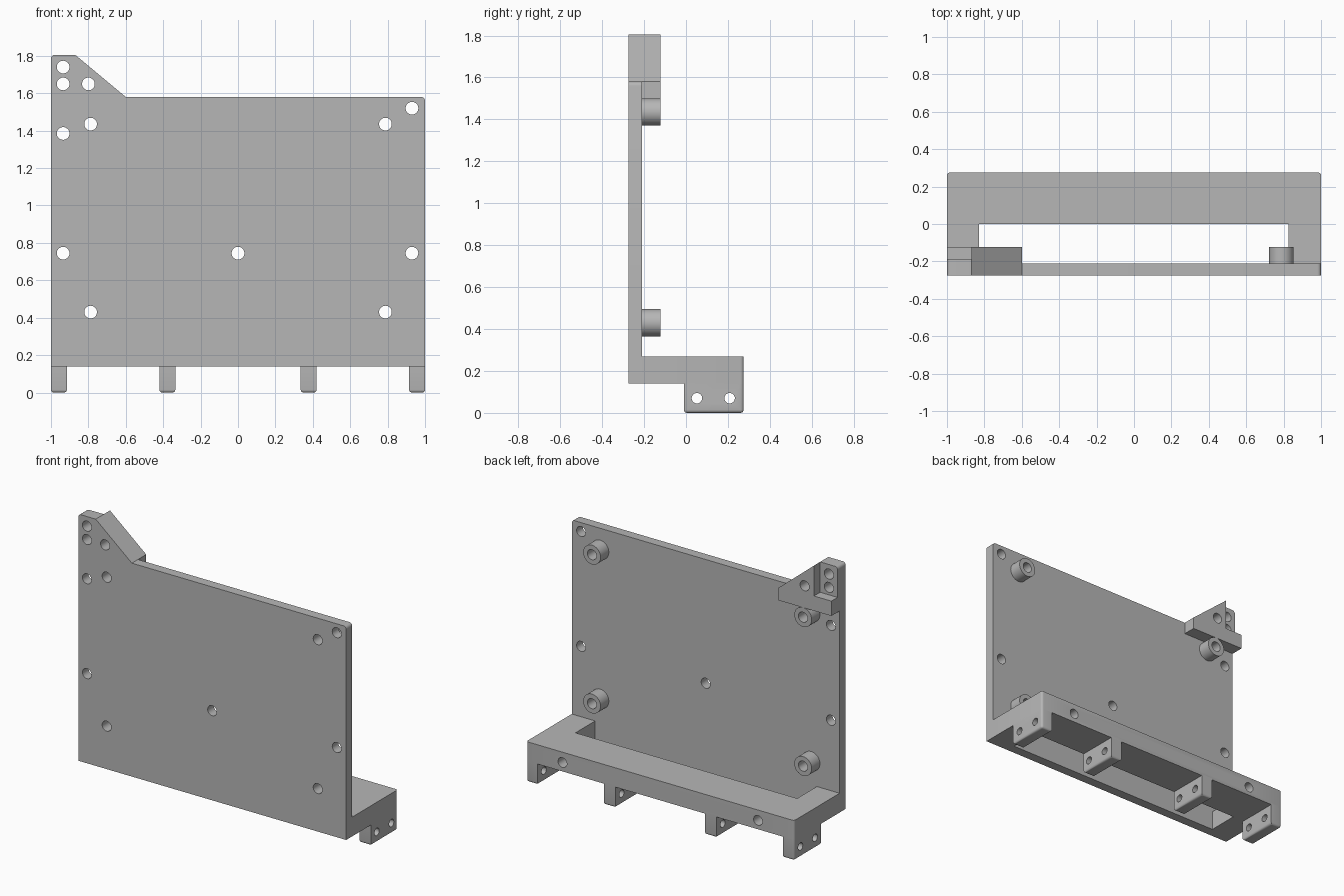
import bpy, bmesh, math
from mathutils import Matrix, Vector

if "Cube" in bpy.data.objects:
    bpy.data.objects.remove(bpy.data.objects["Cube"])

grey = bpy.data.materials.new("plain grey")
grey.diffuse_color = (0.47, 0.47, 0.47, 1)
grey.use_nodes = True
grey.node_tree.nodes["Principled BSDF"].inputs["Base Color"].default_value = grey.diffuse_color


def finish(name, bm):
    bmesh.ops.recalc_face_normals(bm, faces=bm.faces[:])
    me = bpy.data.meshes.new(name)
    bm.to_mesh(me)
    bm.free()
    me.materials.append(grey)
    ob = bpy.data.objects.new(name, me)
    bpy.context.collection.objects.link(ob)
    return ob


def prism(name, pts, lo, hi, axis, rule=None, radius=0.02):
    """Extrude a profile along y or z, rounding the edges picked by rule(midpoint, direction)."""
    bm = bmesh.new()
    place = (lambda a, b, h: (a, h, b)) if axis == "y" else (lambda a, b, h: (a, b, h))
    face = bm.faces.new([bm.verts.new(place(a, b, lo)) for a, b in pts])
    ext = bmesh.ops.extrude_face_region(bm, geom=[face])
    verts = [g for g in ext["geom"] if isinstance(g, bmesh.types.BMVert)]
    bmesh.ops.translate(bm, verts=verts, vec=place(0, 0, hi - lo))
    bmesh.ops.recalc_face_normals(bm, faces=bm.faces[:])
    if rule:
        edges = [e for e in bm.edges
                 if rule((e.verts[0].co + e.verts[1].co) / 2,
                         (e.verts[1].co - e.verts[0].co).normalized())]
        bmesh.ops.bevel(bm, geom=edges, offset=radius, segments=4, profile=0.5,
                        affect="EDGES", clamp_overlap=True)
    return finish(name, bm)


def cylinders(name, centres, radius, length, axis):
    bm = bmesh.new()
    turn = Matrix.Rotation(math.pi / 2, 4, "X" if axis == "y" else "Y")
    for c in centres:
        bmesh.ops.create_cone(bm, cap_ends=True, segments=32, radius1=radius, radius2=radius,
                              depth=length, matrix=Matrix.Translation(Vector(c)) @ turn)
    return finish(name, bm)


def drill(ob, cutter):
    mod = ob.modifiers.new("holes", "BOOLEAN")
    mod.operation = "DIFFERENCE"
    mod.solver = "EXACT"
    mod.object = cutter
    bpy.context.view_layer.objects.active = ob
    bpy.ops.object.modifier_apply(modifier=mod.name)


# Upright mounting plate with a raised, sloped corner
plate = prism("back_plate",
              [(-1, .14), (1, .14), (1, 1.58), (-.6, 1.58), (-.87, 1.805), (-1, 1.805)],
              -.275, -.21, "y",
              lambda m, d: abs(d.y) > .9 and m.z > 1.5 and abs(m.x) > .95)

# U-shaped shelf behind the plate, with rounded back corners and underside
shelf = prism("shelf_frame",
              [(-1, -.21), (-.83, -.21), (-.83, 0), (.825, 0), (.825, -.21), (1, -.21),
               (1, .275), (-1, .275)], .14, .27, "z",
              lambda m, d: abs(d.z) > .9 and m.y > .1, .015)

# Four hanging lugs under the shelf
lugs = []
for i, (a, b, front) in enumerate([(-1, -.915, -.01), (-.42, -.335, 0),
                                   (.335, .42, 0), (.915, 1, -.01)]):
    lugs.append(prism(f"lug_{i + 1}", [(a, front), (b, front), (b, .275), (a, .275)], 0, .15, "z",
                      lambda m, d: m.z < .01 or (abs(d.z) > .9 and abs(m.x) > .95 and m.y > .2),
                      .015))

# Sloped corner bracket and the thin pad above its step
bracket = prism("corner_bracket",
                [(-1, 1.5), (-.6, 1.5), (-.6, 1.58), (-.87, 1.805), (-.87, 1.6), (-1, 1.6)],
                -.21, -.122, "y")
pad = prism("corner_pad", [(-1, 1.6), (-.87, 1.6), (-.87, 1.805), (-1, 1.805)], -.21, -.188, "y",
            lambda m, d: abs(d.y) > .9 and m.z > 1.7 and m.x < -.95)

# Round standoffs
posts = [(x, z) for x in (-.788, .788) for z in (.43, 1.435)]
standoffs = [cylinders(f"standoff_{i + 1}", [(x, -.166, z)], .065, .088, "y")
             for i, (x, z) in enumerate(posts)]

# Screw holes through the plate and everything mounted on it
holes = posts + [(-.935, 1.74), (-.935, 1.65), (-.8, 1.65), (-.935, 1.385),
                 (-.935, .745), (0, .745), (.93, .745), (.93, 1.52)]
plate_cut = cylinders("plate_hole_cutter", [(x, -.2, z) for x, z in holes], .034, .36, "y")
for ob in [plate, bracket, pad] + standoffs:
    drill(ob, plate_cut)

# Holes in the back of the shelf and across the lugs
shelf_cut = cylinders("shelf_hole_cutter", [(x, .15, .2) for x in (-.73, .73)], .033, .36, "y")
drill(shelf, shelf_cut)
lug_cut = cylinders("lug_hole_cutter", [(0, y, .07) for y in (.052, .208)], .025, 2.4, "x")
for ob in lugs:
    drill(ob, lug_cut)

for cutter in (plate_cut, shelf_cut, lug_cut):
    bpy.data.objects.remove(cutter)

# Smooth the rounded edges and holes only
bpy.ops.object.select_all(action="SELECT")
bpy.context.view_layer.objects.active = plate
bpy.ops.object.shade_smooth_by_angle(angle=math.radians(30))
